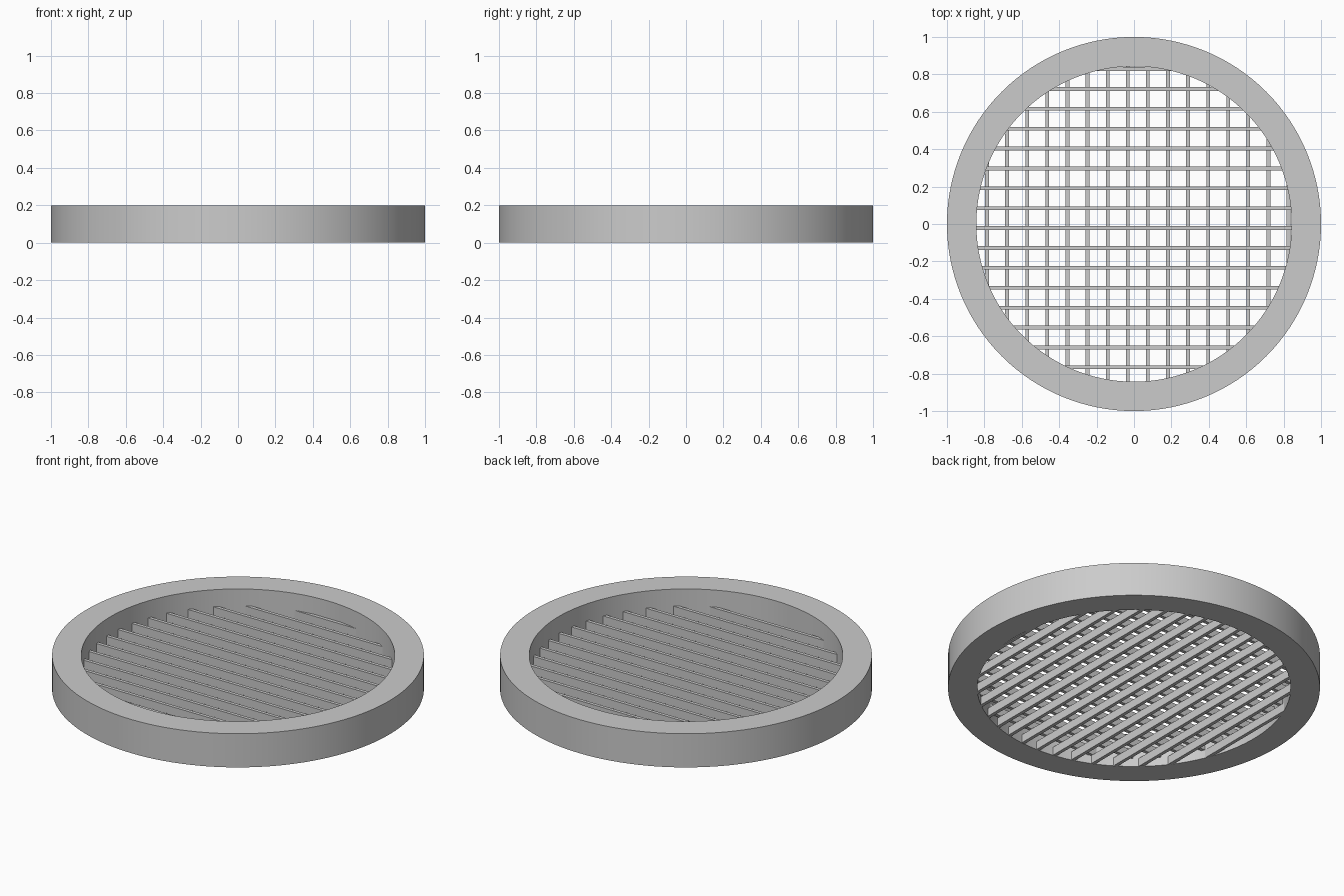
import bpy, bmesh, math

cube = bpy.data.objects.get("Cube")
if cube:
    bpy.data.objects.remove(cube, do_unlink=True)

OUTER, INNER, HEIGHT = 1.0, 0.843, 0.2
BAR_W, BAR_H = 0.02, 0.049
SEGMENTS = 128

# One plain grey for everything
grey = bpy.data.materials.new("light_grey")
grey.use_nodes = True
colour = (0.6, 0.6, 0.6, 1)
grey.diffuse_color = colour
grey.node_tree.nodes["Principled BSDF"].inputs["Base Color"].default_value = colour


def add_object(name, bm):
    bmesh.ops.recalc_face_normals(bm, faces=bm.faces)
    mesh = bpy.data.meshes.new(name)
    bm.to_mesh(mesh)
    bm.free()
    obj = bpy.data.objects.new(name, mesh)
    bpy.context.collection.objects.link(obj)
    mesh.materials.append(grey)
    return obj


# Outer ring: a rectangular section turned around z
bm = bmesh.new()
section = [(INNER, 0), (OUTER, 0), (OUTER, HEIGHT), (INNER, HEIGHT)]
verts = [bm.verts.new((r, 0, z)) for r, z in section]
edges = [bm.edges.new((verts[i], verts[(i + 1) % 4])) for i in range(4)]
bmesh.ops.spin(bm, geom=verts + edges, cent=(0, 0, 0), axis=(0, 0, 1),
               angle=math.tau, steps=SEGMENTS, use_merge=True)
bmesh.ops.remove_doubles(bm, verts=bm.verts, dist=0.0001)
ring = add_object("outer_ring", bm)
bpy.ops.object.select_all(action='DESELECT')
ring.select_set(True)
bpy.context.view_layer.objects.active = ring
bpy.ops.object.shade_smooth_by_angle(angle=math.radians(30))


def bar_layer(name, first, pitch, count, base, along_x):
    """Parallel bars, each just long enough to end inside the ring."""
    bm = bmesh.new()
    for i in range(count):
        offset = first + i * pitch
        near = abs(offset) - BAR_W / 2
        length = 2 * math.sqrt(INNER ** 2 - near ** 2) + 0.01
        size = (length, BAR_W, BAR_H) if along_x else (BAR_W, length, BAR_H)
        place = (0, offset) if along_x else (offset, 0)
        bar = bmesh.ops.create_cube(bm, size=1)["verts"]
        bmesh.ops.scale(bm, vec=size, verts=bar)
        bmesh.ops.translate(bm, vec=(*place, base + BAR_H / 2), verts=bar)
    return add_object(name, bm)


# Two crossed layers of bars
bar_layer("lower_bars", -0.786, 0.1075, 16, 0.001, False)
bar_layer("upper_bars", -0.766, 0.1063, 16, 0.05, True)
